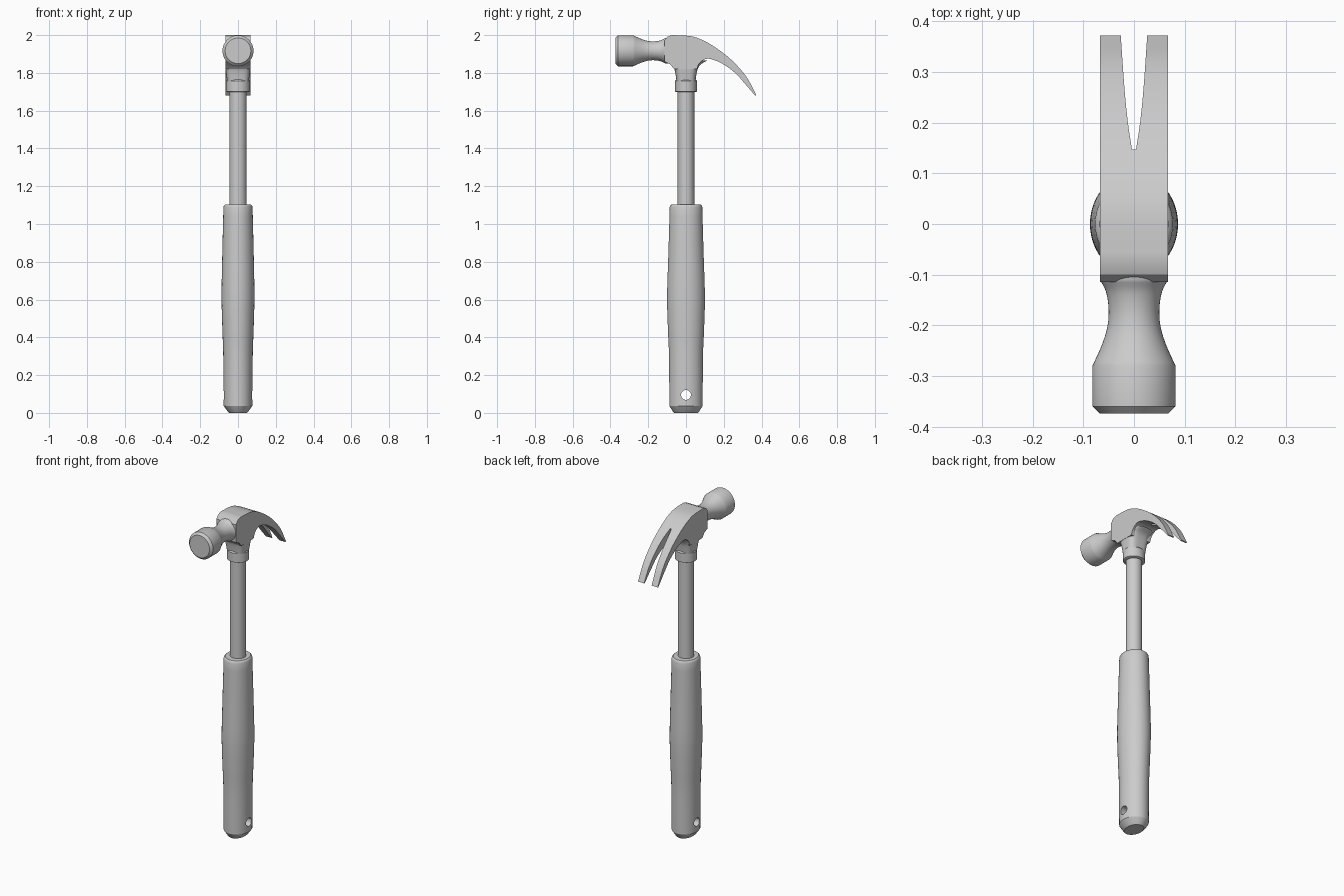
import bpy, bmesh, math
from mathutils import Vector

if "Cube" in bpy.data.objects:
    bpy.data.objects.remove(bpy.data.objects["Cube"])


def smooth_path(pts, n=5):
    """Catmull-Rom interpolation through tuples of any size."""
    p = [Vector(q) for q in pts]
    p = [p[0] * 2 - p[1]] + p + [p[-1] * 2 - p[-2]]
    out = []
    for i in range(1, len(p) - 2):
        a, b, c, d = p[i - 1:i + 3]
        for k in range(n):
            t = k / n
            out.append(0.5 * (2 * b + (c - a) * t + (2 * a - 5 * b + 4 * c - d) * t * t
                              + (3 * b - a - 3 * c + d) * t ** 3))
    return [tuple(v) for v in out] + [tuple(p[-2])]


def finish(name, bm):
    bmesh.ops.recalc_face_normals(bm, faces=bm.faces[:])
    me = bpy.data.meshes.new(name)
    bm.to_mesh(me)
    bm.free()
    ob = bpy.data.objects.new(name, me)
    bpy.context.collection.objects.link(ob)
    return ob


def loft(name, sections, place, n=48, power=1.0):
    """Stack of (t, a, b) ellipses; power < 1 squares them off."""
    bm = bmesh.new()
    rings = []
    for t, a, b in sections:
        ring = []
        for i in range(n):
            c, s = math.cos(math.tau * i / n), math.sin(math.tau * i / n)
            u = a * math.copysign(abs(c) ** power, c)
            v = b * math.copysign(abs(s) ** power, s)
            ring.append(bm.verts.new(place(t, u, v)))
        rings.append(ring)
    for r, q in zip(rings, rings[1:]):
        for i in range(n):
            j = (i + 1) % n
            bm.faces.new((r[i], r[j], q[j], q[i]))
    bm.faces.new(rings[0])
    bm.faces.new(rings[-1])
    return finish(name, bm)


def prism(name, pts, vec, place):
    bm = bmesh.new()
    f = bm.faces.new([bm.verts.new(place(*p)) for p in pts])
    new = bmesh.ops.extrude_face_region(bm, geom=[f])["geom"]
    bmesh.ops.translate(bm, vec=vec, verts=[g for g in new if isinstance(g, bmesh.types.BMVert)])
    return finish(name, bm)


def activate(ob):
    bpy.ops.object.select_all(action='DESELECT')
    ob.select_set(True)
    bpy.context.view_layer.objects.active = ob


def cut(ob, cutter):
    cutter.hide_render = True
    m = ob.modifiers.new("cut", 'BOOLEAN')
    m.operation, m.solver, m.object = 'DIFFERENCE', 'EXACT', cutter
    activate(ob)
    bpy.ops.object.modifier_apply(modifier=m.name)
    bpy.data.objects.remove(cutter)


upright = lambda t, u, v: (u, v, t)
HEAD_Z = 1.917
forward = lambda t, u, v: (u, t, HEAD_Z + v)
across = lambda t, u, v: (t, u, 0.095 + v)

# Grip with a hanging hole
body = smooth_path([(0.037, .076, .088), (0.3, .078, .09), (0.45, .083, .096), (0.62, .087, .1),
                    (0.85, .083, .093), (1.09, .077, .086)])
grip = loft("grip", [(0, .047, .063), (0.008, .055, .07)] + body + [(1.098, .074, .083), (1.103, .068, .077)],
            upright)
cut(grip, loft("hole_cutter", [(-.2, .026, .026), (.2, .026, .026)], across, 24))

# Shaft and collar
shaft = loft("shaft", [(1.05, .045, .044), (1.75, .045, .044)], upright)
collar = loft("collar", [(1.698, .055, .05), (1.702, .063, .058), (1.758, .063, .058), (1.765, .056, .052)],
              upright)

# Socket blending the collar into the head
socket = loft("socket", smooth_path([(1.755, .057, .05), (1.79, .062, .055), (1.82, .066, .062),
                                     (1.845, .067, .078), (1.865, .067, .112)], 4),
              upright, power=0.6)

# Cheek and claw, cut from one side profile
top = smooth_path([(-.075, 2.0), (.02, 1.995), (.08, 1.977), (.14, 1.945), (.22, 1.887),
                   (.285, 1.823), (.33, 1.763), (.372, 1.682)])
under = smooth_path([(.366, 1.68), (.31, 1.745), (.26, 1.80), (.19, 1.85), (.127, 1.874),
                     (.095, 1.87), (.07, 1.85), (.057, 1.82)])
front = [(-.062, 1.82), (-.085, 1.846), (-.115, 1.86), (-.115, 1.97), (-.1, 1.99)]
claw = prism("claw", top + under + front, (.134, 0, 0), lambda y, z: (-.067, y, z))
side = smooth_path([(.004, .147), (.012, .2), (.019, .27), (.028, .4)])
slot = [(-x, y) for x, y in reversed(side)] + side
cut(claw, prism("slot_cutter", slot, (0, 0, 1), lambda x, y: (x, y, 1.3)))

# Striking face and waisted neck
waist = smooth_path([(-.28, .082), (-.24, .064), (-.205, .053), (-.17, .05), (-.135, .055), (-.11, .067)])
poll = loft("striking_poll", [(-.374, .068, .068), (-.36, .082, .082)]
            + [(y, r, r) for y, r in waist] + [(-.05, .066, .066)], forward)

for ob in (grip, shaft, collar, socket, claw, poll):
    activate(ob)
    bpy.ops.object.shade_smooth_by_angle(angle=math.radians(30))
